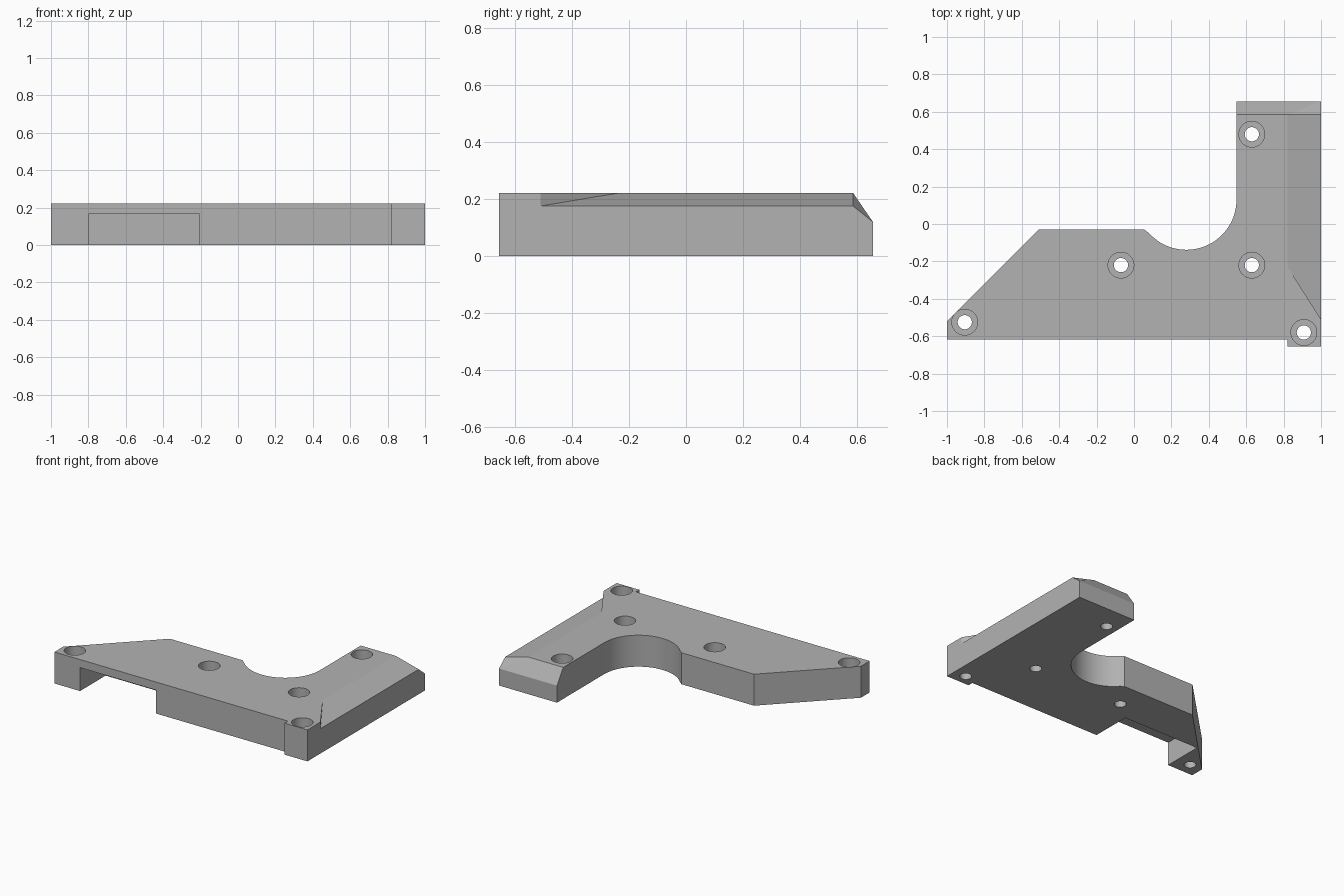
import bpy, bmesh, math
from mathutils import Vector

cube = bpy.data.objects.get("Cube")
if cube:
    bpy.data.objects.remove(cube, do_unlink=True)

H = 0.222          # plate thickness
END = 0.655        # half depth

grey = bpy.data.materials.new("plain grey")
grey.use_nodes = True
GREY = (0.45, 0.45, 0.45, 1)
grey.diffuse_color = GREY
grey.node_tree.nodes["Principled BSDF"].inputs["Base Color"].default_value = GREY


def finish(name, bm):
    bmesh.ops.recalc_face_normals(bm, faces=bm.faces)
    mesh = bpy.data.meshes.new(name)
    bm.to_mesh(mesh)
    bm.free()
    mesh.materials.append(grey)
    obj = bpy.data.objects.new(name, mesh)
    bpy.context.collection.objects.link(obj)
    return obj


def prism(name, outline, z0, z1):
    """Extrude a flat outline between two heights."""
    bm = bmesh.new()
    face = bm.faces.new([bm.verts.new((x, y, z0)) for x, y in outline])
    top = bmesh.ops.extrude_face_region(bm, geom=[face])["geom"]
    bmesh.ops.translate(bm, vec=(0, 0, z1 - z0),
                        verts=[v for v in top if isinstance(v, bmesh.types.BMVert)])
    return finish(name, bm)


def above(name, outline, height):
    """Cutter over an outline, its underside following height(x, y)."""
    obj = prism(name, outline, 0, 0.6)
    for v in obj.data.vertices:
        if v.co.z < 0.1:
            v.co.z = height(v.co.x, v.co.y)
    return obj


def circle(cx, cy, r, a0=0, a1=360, n=48):
    angles = [math.radians(a0 + (a1 - a0) * i / n) for i in range(n)]
    return [(cx + r * math.cos(a), cy + r * math.sin(a)) for a in angles]


def box(x0, x1, y0, y1):
    return [(x0, y0), (x1, y0), (x1, y1), (x0, y1)]


def cut(target, cutter):
    mod = target.modifiers.new("cut", 'BOOLEAN')
    mod.operation, mod.solver, mod.object = 'DIFFERENCE', 'EXACT', cutter
    bpy.context.view_layer.objects.active = target
    bpy.ops.object.modifier_apply(modifier=mod.name)
    bpy.data.objects.remove(cutter, do_unlink=True)


# L-shaped plate with a round bite in the inner corner and a front foot
arc = circle(0.28, 0.13, 0.268, 360, 217, 32)
outline = [(-1, -0.617), (0.822, -0.617), (0.822, -END), (1, -END), (1, END),
           (0.548, END)] + arc + [(0.055, -0.03), (-0.51, -0.03), (-1, -0.52)]
plate = prism("bracket_plate", outline, 0, H)

# Notch under the front edge
cut(plate, prism("notch_cutter", box(-0.8, -0.207, -0.8, -0.332), -0.1, 0.165))

# Shallow bevel along the outer side, stopping at a slanted wall
side = [(0.822, -0.23), (1, -0.51), (1.1, -0.667), (1.1, 0.8), (0.822, 0.8)]
cut(plate, above("side_bevel_cutter", side,
                 lambda x, y: H - 0.26 * (x - 0.822)))

# Steep bevel on the arm end, and its small corner facet
arm_end = box(0.4, 1.1, 0.5, 0.75)
cut(plate, above("end_bevel_cutter", arm_end,
                 lambda x, y: H - 1.46 * (y - 0.585)))
cut(plate, above("corner_cutter", arm_end,
                 lambda x, y: H - 0.26 * (x - 0.822) - 0.8 * (y - 0.585)))

# Counterbored screw holes
for hx, hy in [(0.63, 0.48), (0.63, -0.22), (-0.07, -0.22),
               (-0.905, -0.525), (0.908, -0.58)]:
    cut(plate, prism("hole_cutter", circle(hx, hy, 0.038), -0.1, 0.4))
    cut(plate, prism("counterbore_cutter", circle(hx, hy, 0.069), 0.11, 0.4))

# Smooth the round walls, keep the edges crisp
bpy.ops.object.select_all(action='DESELECT')
plate.select_set(True)
bpy.context.view_layer.objects.active = plate
bpy.ops.object.shade_smooth_by_angle(angle=math.radians(20))
